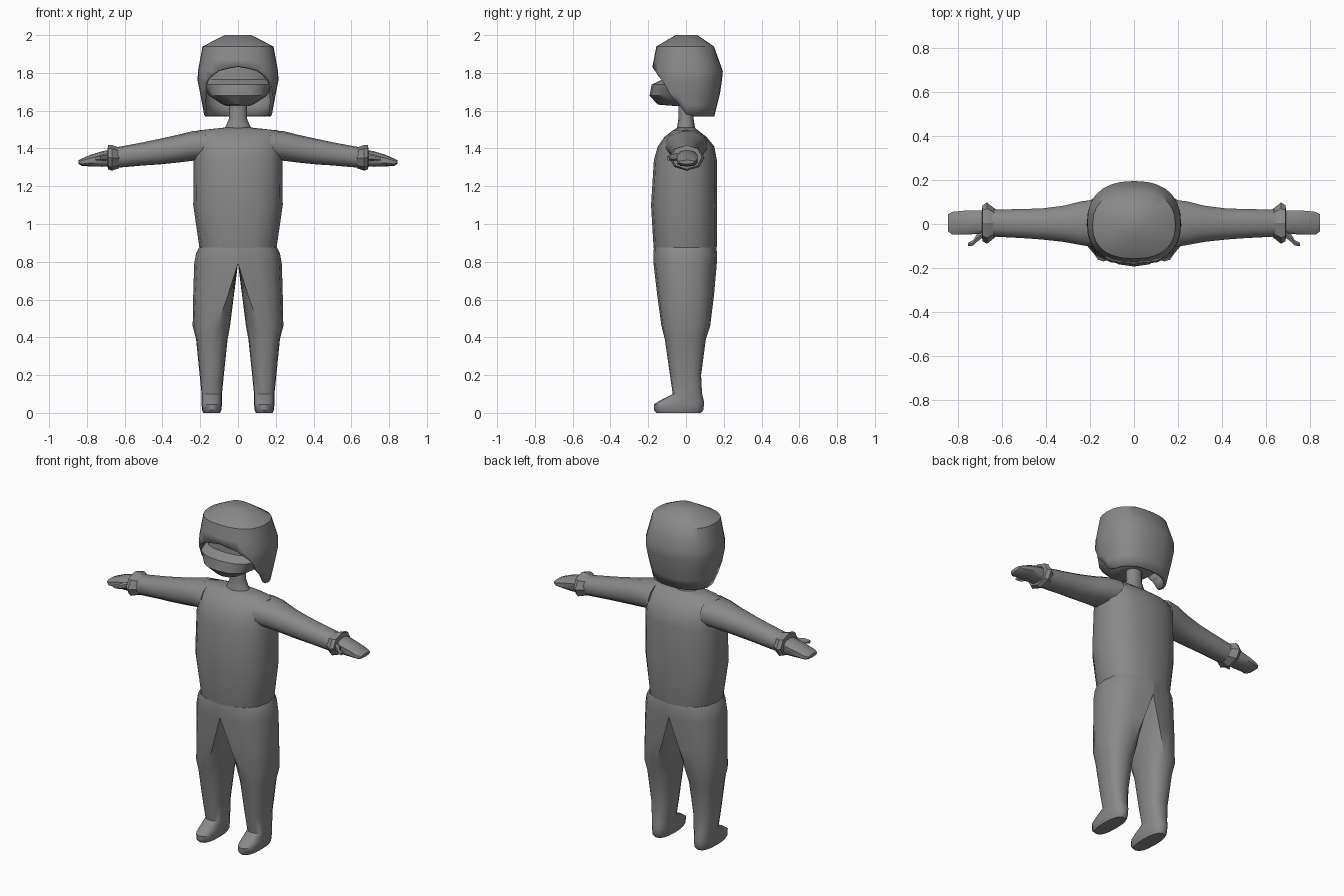
import bpy, bmesh, math
from mathutils import Vector

grey = bpy.data.materials.new("plain_grey")
grey.diffuse_color = (0.25, 0.25, 0.25, 1)


def ring(n, p=2.0):
    """Unit superellipse as (u, v) pairs, starting at v = -1."""
    pts = []
    for i in range(n):
        a = 2 * math.pi * i / n
        s, c = math.sin(a), -math.cos(a)
        pts.append((math.copysign(abs(s) ** (2 / p), s),
                    math.copysign(abs(c) ** (2 / p), c)))
    return pts


def lerp_table(t, table):
    for (a, va), (b, vb) in zip(table, table[1:]):
        if t <= b:
            f = (t - a) / (b - a)
            return [p + (q - p) * f for p, q in zip(va, vb)]
    return list(table[-1][1])


def loft(name, rings, mirror=False, caps=(True, True), angle=40, thickness=0):
    """Skin a list of equal-length point rings into one part."""
    bm = bmesh.new()
    rows = [[bm.verts.new(p) for p in r] for r in rings]
    n = len(rows[0])
    for a, b in zip(rows, rows[1:]):
        for i in range(n):
            j = (i + 1) % n
            bm.faces.new((a[i], a[j], b[j], b[i]))
    if caps[0]:
        bm.faces.new(rows[0])
    if caps[1]:
        bm.faces.new(rows[-1])
    bmesh.ops.remove_doubles(bm, verts=bm.verts, dist=0.0005)
    bmesh.ops.recalc_face_normals(bm, faces=bm.faces)
    me = bpy.data.meshes.new(name)
    bm.to_mesh(me)
    bm.free()
    me.materials.append(grey)
    ob = bpy.data.objects.new(name, me)
    bpy.context.collection.objects.link(ob)
    bpy.ops.object.select_all(action='DESELECT')
    ob.select_set(True)
    bpy.context.view_layer.objects.active = ob
    bpy.ops.object.shade_smooth_by_angle(angle=math.radians(angle))
    if thickness:
        m = ob.modifiers.new("wall", 'SOLIDIFY')
        m.thickness = thickness
        m.offset = -1
    if mirror:
        m = ob.modifiers.new("other_side", 'MIRROR')
        m.use_mirror_merge = False
    return ob


def upright(rows, n, p):
    """Rings from (z, half width, front y, back y)."""
    return [[(u * hx, (y0 + y1) / 2 + v * (y1 - y0) / 2, z) for u, v in ring(n, p)]
            for z, hx, y0, y1 in rows]


def sideways(rows, n, p=2.2):
    """Rings from (x, front y, back y, low z, high z)."""
    return [[(x, (y0 + y1) / 2 + u * (y1 - y0) / 2, (z0 + z1) / 2 + v * (z1 - z0) / 2)
             for u, v in ring(n, p)] for x, y0, y1, z0, z1 in rows]


# torso and neck
loft("torso", upright([
    (0.84, 0.195, -0.165, 0.155), (0.88, 0.205, -0.172, 0.163), (1.10, 0.237, -0.185, 0.165),
    (1.34, 0.235, -0.17, 0.163), (1.41, 0.235, -0.15, 0.15), (1.46, 0.23, -0.115, 0.11),
    (1.495, 0.215, -0.07, 0.065), (1.51, 0.075, -0.045, 0.045)], 16, 2.4))
loft("neck", upright([
    (1.50, 0.075, -0.05, 0.05), (1.525, 0.062, -0.045, 0.045), (1.56, 0.047, -0.04, 0.04),
    (1.66, 0.047, -0.04, 0.04)], 12, 2))

# trouser legs and feet: half-round at the hips, turning oval lower down
leg = [(0.875, 0, 0.207, -0.17, 0.16, 1), (0.845, 0, 0.222, -0.173, 0.165, 1),
       (0.79, 0, 0.232, -0.172, 0.163, 1), (0.62, 0.022, 0.237, -0.152, 0.148, 0.7),
       (0.46, 0.042, 0.24, -0.13, 0.128, 0.3), (0.39, 0.055, 0.222, -0.112, 0.105, 0),
       (0.20, 0.075, 0.203, -0.085, 0.08, 0), (0.10, 0.085, 0.193, -0.07, 0.085, 0),
       (0.062, 0.085, 0.193, -0.145, 0.095, 0), (0.045, 0.085, 0.193, -0.17, 0.095, 0),
       (0.015, 0.088, 0.19, -0.17, 0.092, 0), (0.0, 0.095, 0.183, -0.155, 0.08, 0)]
rings = []
for z, x0, x1, y0, y1, d in leg:
    cy, h, w = (y0 + y1) / 2, (y1 - y0) / 2, x1 - x0
    r = []
    for i, (u, v) in enumerate(ring(16, 2.5)):
        oval = Vector((x0 + w / 2 + u * w / 2, cy + v * h, z))
        half = Vector((x0 + max(u, 0) * w, cy + h * (v if i <= 8 else 1 - (i - 8) / 4), z))
        r.append(oval.lerp(half, d))
    rings.append(r)
loft("leg", rings, mirror=True)

# arms, flared cuffs, hands and thumbs
loft("arm", sideways([
    (0.17, -0.11, 0.115, 1.34, 1.497), (0.24, -0.098, 0.105, 1.335, 1.492),
    (0.32, -0.083, 0.085, 1.325, 1.472), (0.42, -0.072, 0.072, 1.315, 1.45),
    (0.50, -0.066, 0.07, 1.31, 1.433), (0.65, -0.058, 0.066, 1.297, 1.405)], 14), mirror=True)
loft("cuff", sideways([
    (0.63, -0.06, 0.068, 1.295, 1.405), (0.668, -0.09, 0.098, 1.282, 1.418),
    (0.688, -0.078, 0.085, 1.29, 1.418), (0.692, -0.045, 0.055, 1.315, 1.385)], 8, 2), mirror=True, angle=30)
loft("hand", sideways([
    (0.66, -0.045, 0.06, 1.305, 1.395), (0.72, -0.048, 0.064, 1.303, 1.385),
    (0.78, -0.05, 0.062, 1.305, 1.367), (0.825, -0.05, 0.057, 1.307, 1.347),
    (0.845, -0.035, 0.045, 1.318, 1.338)], 10, 2.8), mirror=True)
loft("thumb", sideways([
    (0.69, -0.065, -0.03, 1.335, 1.375), (0.715, -0.085, -0.045, 1.335, 1.37),
    (0.73, -0.10, -0.072, 1.335, 1.365), (0.755, -0.102, -0.085, 1.337, 1.357)], 6), mirror=True)

# helmet shell: the lower edge arches over the face and dips at the sides
profile = [(-2.0, (0.07, -0.055, 0.06)), (-1.94, (0.188, -0.157, 0.148)),
           (-1.81, (0.212, -0.182, 0.195)), (-1.76, (0.214, -0.182, 0.19)),
           (-1.69, (0.200, -0.172, 0.18)), (-1.57, (0.178, -0.150, 0.15))]
edge = [(0, (1.835,)), (25, (1.815,)), (50, (1.76,)), (62, (1.69,)), (76, (1.65,)),
        (92, (1.57,)), (180, (1.57,))]
N = 28
rings = []
for level in (2.0, 1.94, 1.87, 1.81, 1.76, 1.69, 1.63, 1.57):
    r = []
    for i, (u, v) in enumerate(ring(N, 2.4)):
        a = 360 * min(i, N - i) / N
        z = max(level, lerp_table(a, edge)[0])
        hx, y0, y1 = lerp_table(-z, profile)
        r.append((u * hx, (y0 + y1) / 2 + v * (y1 - y0) / 2, z))
    rings.append(r)
loft("helmet", rings, caps=(True, False), thickness=0.018)

# face with recessed eye slot and jutting jaw guard
loft("face", upright([
    (1.86, 0.15, -0.12, 0.12), (1.765, 0.175, -0.125, 0.13), (1.738, 0.187, -0.182, 0.13),
    (1.68, 0.155, -0.193, 0.11), (1.632, 0.08, -0.15, 0.08), (1.625, 0.06, -0.06, 0.06)], 16, 2.4))
